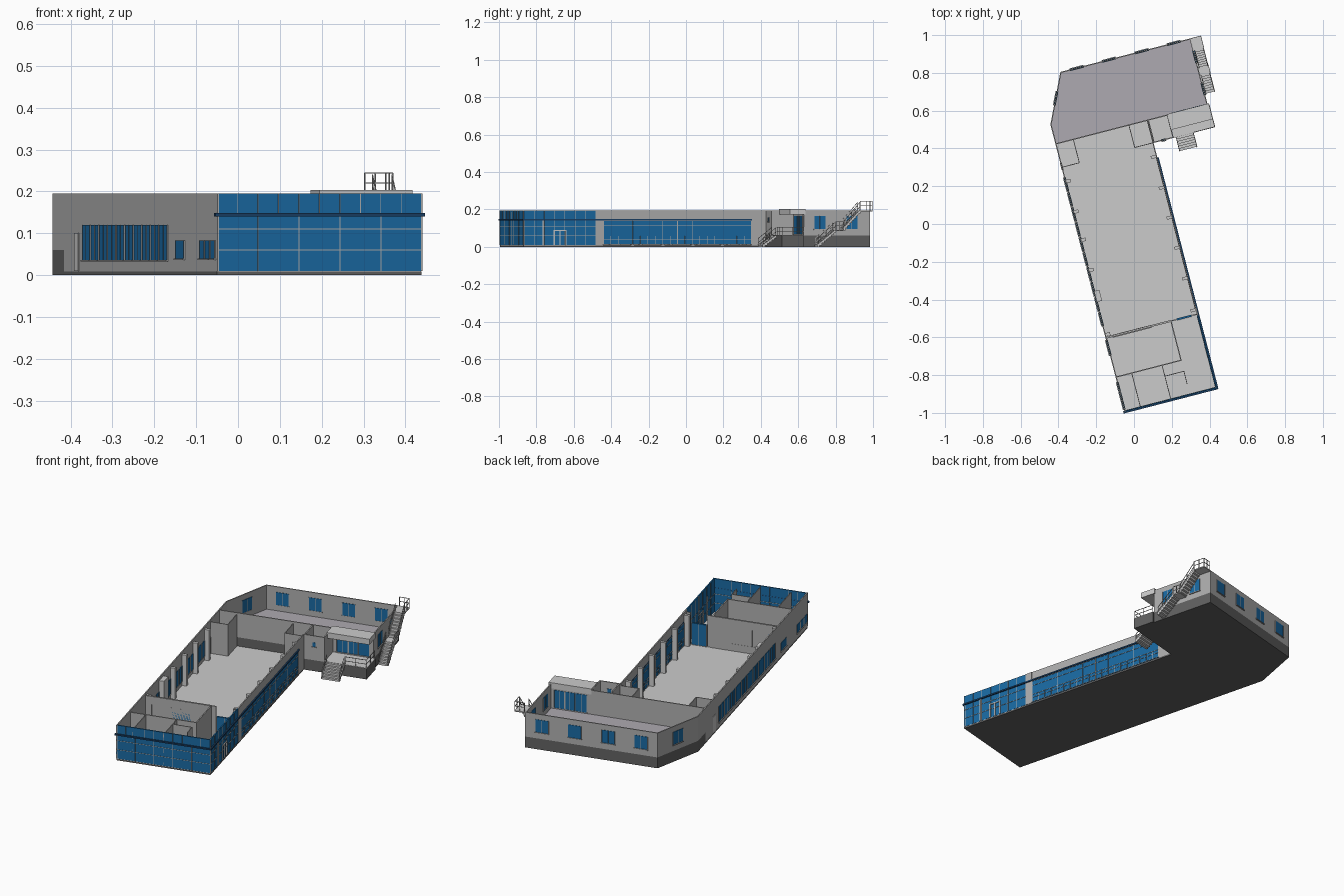
import bpy, bmesh, math
from mathutils import Matrix, Vector

if "Cube" in bpy.data.objects:
    bpy.data.objects.remove(bpy.data.objects["Cube"])

# Plan frame: s runs along the short facade, t along the long side, rotated in the world
ANG = math.asin(0.25)
FRAME = Matrix.Translation((-0.05, -0.995, 0)) @ Matrix.Rotation(ANG, 4, 'Z')
W, H, P = 0.006, 0.195, 0.06      # wall thickness, wall top, plinth height


def material(name, rgb):
    m = bpy.data.materials.new(name)
    m.diffuse_color = (*rgb, 1)
    m.use_nodes = True
    m.node_tree.nodes["Principled BSDF"].inputs["Base Color"].default_value = m.diffuse_color
    return m


GLASS = material("blue_glass", (0.01, 0.14, 0.36))
NAVY = material("navy_trim", (0.01, 0.05, 0.13))
DARK = material("dark_plinth", (0.12, 0.12, 0.12))
WALL = material("wall_grey", (0.42, 0.42, 0.42))
DECK = material("raised_floor_grey", (0.42, 0.40, 0.44))


def finish(name, bm, mat):
    me = bpy.data.meshes.new(name)
    bm.to_mesh(me)
    bm.free()
    ob = bpy.data.objects.new(name, me)
    bpy.context.collection.objects.link(ob)
    ob.matrix_world = FRAME
    if mat:
        me.materials.append(mat)


def part(name, boxes, mat=None):
    bm = bmesh.new()
    for m in boxes:
        bmesh.ops.create_cube(bm, size=1, matrix=m)
    finish(name, bm, mat)


def slab(name, pts, z0, z1, mat=None):
    bm = bmesh.new()
    f = bm.faces.new([bm.verts.new((x, y, z0)) for x, y in pts])
    r = bmesh.ops.extrude_face_region(bm, geom=[f])
    bmesh.ops.translate(bm, vec=(0, 0, z1 - z0),
                        verts=[v for v in r["geom"] if isinstance(v, bmesh.types.BMVert)])
    bmesh.ops.recalc_face_normals(bm, faces=bm.faces)
    finish(name, bm, mat)


def box(s0, s1, t0, t1, z0, z1):
    return (Matrix.Translation(((s0 + s1) / 2, (t0 + t1) / 2, (z0 + z1) / 2))
            @ Matrix.Diagonal((s1 - s0, t1 - t0, z1 - z0, 1)))


def seg(p, q, a, b, z0, z1, o0=0, o1=W):
    """Upright panel on the line p-q, from distance a to b; positive offset is inward."""
    d = (Vector(q) - Vector(p)).normalized()
    c = Vector(p) + d * (a + b) / 2 + Vector((-d.y, d.x)) * (o0 + o1) / 2
    return (Matrix.Translation((c.x, c.y, (z0 + z1) / 2))
            @ Matrix.Rotation(math.atan2(d.y, d.x), 4, 'Z')
            @ Matrix.Diagonal((b - a, o1 - o0, z1 - z0, 1)))


def beam(a, b, w=0.003, h=0.003):
    a, b = Vector(a), Vector(b)
    d = b - a
    return (Matrix.Translation((a + b) / 2) @ d.to_track_quat('X', 'Z').to_matrix().to_4x4()
            @ Matrix.Diagonal((d.length, w, h, 1)))


def windows(name, p, q, spans, z0, z1, lights=2):
    """Glass panes with frames and a sill along the wall p-q."""
    panes, bars = [], []
    for a, b in spans:
        panes.append(seg(p, q, a, b, z0, z1, -0.002, W + 0.002))
        for i in range(lights + 1):
            x = a + (b - a) * i / lights
            bars.append(seg(p, q, x - .001, x + .001, z0, z1, -.003, W + .003))
        bars.append(seg(p, q, a - .003, b + .003, z0 - .004, z0, -.006, W + .003))
    part(name + "_glass", panes, GLASS)
    part(name + "_frames", bars, WALL)


# Plan corners
A, B, C = (0, 0), (.505, 0), (.505, 1.34)
D, E, F = (.615, 1.34), (.615, 1.463), (.833, 1.463)
G, I, J = (.833, 1.828), (.121, 1.828), (0, 1.571)
K = (0, 1.465)


def length(p, q):
    return (Vector(q) - Vector(p)).length


# Foundations and floors
part("hall_foundation", [box(0, .505, 0, 1.465, 0, .008)], DARK)
part("hall_floor", [box(.001, .504, .001, 1.464, .008, .01)])
slab("raised_plinth", [K, (.5, 1.465), (.5, 1.34), (.842, 1.34), (.842, 1.463), F, G, I, J], 0, P, DARK)
slab("raised_block_floor", [(.004, 1.468), (.83, 1.468), (.83, 1.825), (.123, 1.825), (.004, 1.57)], P, P + .002, DECK)
part("terrace_floor", [box(.505, .842, 1.341, 1.463, P, P + .002)])

# Outer walls
outer = [seg(p, q, 0, length(p, q), P, H) for p, q in
         [(C, D), (D, E), (E, F), (F, G), (G, I), (I, J), (J, K), ((.505, 1.465), C)]]
outer += [seg(K, A, 0, 1.465, .008, H),
          seg(B, C, .438, 1.34, .147, H), seg(B, C, 1.26, 1.34, .008, .147),
          seg(B, C, .397, .438, .008, H, -.002, W)]
part("outer_walls", outer, WALL)
part("hall_end_wall", [box(0, .615, 1.462, 1.468, P, H)], WALL)

# Glazed front corner and hall glazing
part("curtain_glass", [seg(A, B, 0, .505, .01, H), seg(B, C, 0, .397, .01, H),
                       seg(B, C, .438, 1.26, .012, .14)], GLASS)
mull = []
for i in range(11):
    x = min(max(.0505 * i, .001), .504)
    if i % 2 == 0:
        mull.append(seg(A, B, x - .001, x + .001, .01, .14, -.002, W + .002))
    mull.append(seg(A, B, x - .0007, x + .0007, .147, H, -.002, W + .002))
for i in range(8):
    x = .002 + .0565 * i
    if x < .397:
        mull.append(seg(B, C, x - .001, x + .001, .01, H, -.002, W + .002))
for z in (.06, .11):
    mull.append(seg(A, B, 0, .505, z - .001, z + .001, -.002, W + .002))
    mull.append(seg(B, C, 0, .397, z - .001, z + .001, -.002, W + .002))
for z in (.014, .04, .058, .112, .139):
    mull.append(seg(B, C, .438, 1.26, z - .001, z + .001, -.002, W + .002))
for i in range(21):
    x = .44 + .041 * i - .001 * (i == 20)
    w = .003 if i % 10 == 0 else .0008
    mull.append(seg(B, C, x - w, x + w, .012, .14 if i % 4 == 0 or i % 10 == 0 else .058, -.002, W + .002))
part("glazing_bars", mull, WALL)
part("dark_belt", [seg(A, B, -.006, .511, .14, .148, -.007, W),
                   seg(B, C, 0, 1.26, .14, .148, -.007, W)], NAVY)

# Side entrance in the glazed corner
part("side_door_frame", [seg(B, C, a, b, z0, z1, -.005, W + .003) for a, b, z0, z1 in
     [(.165, .17, .01, .09), (.198, .202, .01, .09), (.23, .235, .01, .09),
      (.165, .235, .085, .09), (.104, .111, .01, .14)]])

# Windows: hall side, small front rooms, raised block
S = 1.465
windows("hall_window", K, A, [(S - 1.28 + .082 * i, S - 1.28 + .082 * i + .072) for i in range(10)], .036, .12)
windows("small_window", K, A, [(S - .39, S - .31), (S - .16, S - .115), (S - .108, S - .065), (S - .058, S - .015)], .04, .083, 1)
part("hall_side_door", [seg(K, A, S - 1.36, S - 1.32, .01, .1, -.002, W + .002)])
windows("right_window", F, G, [(.057, .12), (.233, .297)], .095, .165)
windows("back_window", G, I, [(c - .035, c + .035) for c in (.092, .267, .447, .623)], .095, .165)
windows("chamfer_window", I, J, [(.107, .177)], .095, .165)
windows("terrace_glazing", E, F, [(.02, .08), (.085, .135), (.14, .195)], .068, .165)
windows("entry_window", C, D, [(.045, .065)], .135, .158, 1)

# Interior partitions
RH = .185
part("inner_partitions", [box(*r, .01, RH) for r in [
    (0, .36, .4, .41), (.355, .361, .19, .41), (0, .361, .187, .193), (.086, .09, 0, .19),
    (.252, .256, 0, .19), (.356, .36, .06, .13), (.252, .36, .128, .132), (.36, .385, .402, .408),
    (.475, .505, .402, .408),
    (.096, .1, 1.335, 1.465), (0, .1, 1.335, 1.339), (.4, .404, 1.34, 1.465), (.4, .505, 1.34, 1.344)]], WALL)
windows("inner_window", (0, .402), (.4, .402), [(.04, .25)], .05, .14, 4)
windows("inner_door", (.36, .402), (.505, .402), [(.03, .11)], .012, .13)

# Hall pillars
part("hall_pillars",
     [box(.006, .03, t - .009, t + .009, .01, .18) for t in (1.258, 1.091, .937, .772, .42)]
     + [box(.006, .032, .6, .66, .01, .18)]
     + [box(.472, .499, t - .008, t + .008, .01, .18) for t in (1.269, 1.1, .937, .772, .605, .43)])

# Canopy over the terrace
part("terrace_canopy", [box(.61, .84, 1.384, 1.47, .172, .203)])


def flight(name, s0, s1, t0, t1, z0, z1, n):
    """Open stair flight with stringers, handrails and posts."""
    dt, dz = (t1 - t0) / n, (z1 - z0) / n
    part(name + "_treads", [box(s0, s1, t0 + dt * i, t0 + dt * (i + 1),
                                max(z0 + dz * i - .003, 0), z0 + dz * (i + 1)) for i in range(n)])
    rails, strings = [], []
    for s in (s0 + .002, s1 - .002):
        strings.append(beam((s, t0, z0 + .006), (s, t1, z1 - .002), .004, .011))
        for h in (.022, .045):
            rails.append(beam((s, t0, z0 + h), (s, t1, z1 + h), .0025, .0025))
        for k in (.04, .5, .96):
            t, z = t0 + (t1 - t0) * k, z0 + (z1 - z0) * k
            rails.append(box(s - .0013, s + .0013, t - .0013, t + .0013, z, z + .045))
    part(name + "_stringers", strings, WALL)
    part(name + "_rails", rails, WALL)


# Entrance steps and the roof stair
flight("entrance_stair", .626, .724, 1.264, 1.341, 0, P, 6)
flight("roof_stair_lower", .836, .888, 1.524, 1.627, 0, .09, 8)
flight("roof_stair_upper", .836, .888, 1.668, 1.761, .09, .195, 8)
part("roof_stair_landings", [box(.833, .89, 1.625, 1.67, .084, .09), box(.833, .89, 1.759, 1.828, .189, .195)])


def railing(name, pts, z, h):
    bars = []
    for (a, b), (c, d) in zip(pts, pts[1:]):
        bars += [beam((a, b, z + k), (c, d, z + k), .0025, .0025) for k in (h, h / 2)]
        bars += [box(x - .0013, x + .0013, y - .0013, y + .0013, z, z + h)
                 for x, y in ((a, b), ((a + c) / 2, (b + d) / 2), (c, d))]
    part(name, bars, WALL)


railing("roof_landing_rail", [(.888, 1.761), (.888, 1.826), (.836, 1.826)], .195, .049)
railing("mid_landing_rail", [(.888, 1.627), (.888, 1.668)], .09, .045)
railing("terrace_rail", [(.726, 1.343), (.839, 1.343), (.839, 1.46)], P, .045)
